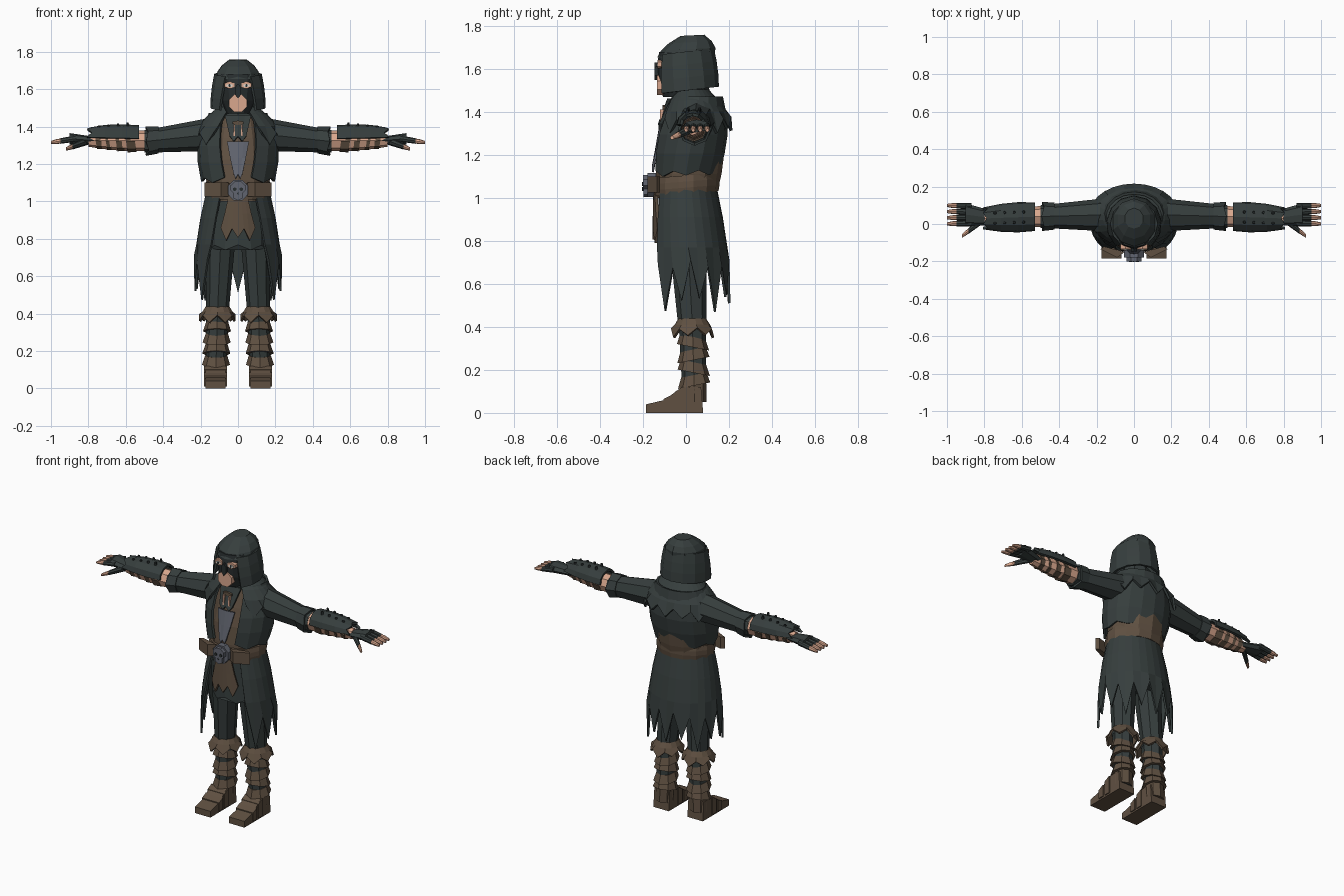
import bpy, bmesh
from math import sin, cos, radians, pi
from mathutils import Vector

cube = bpy.data.objects.get("Cube")
if cube:
    bpy.data.objects.remove(cube)


def material(name, *rgb):
    made = bpy.data.materials.new(name)
    made.use_nodes = True
    made.diffuse_color = (*rgb, 1)
    made.node_tree.nodes["Principled BSDF"].inputs["Base Color"].default_value = (*rgb, 1)
    return made


CLOTH = material("charcoal cloth", .037, .048, .047)
DARK = material("dark mask", .022, .028, .029)
BROWN = material("brown leather", .115, .08, .053)
SKIN = material("skin", .7, .39, .27)
METAL = material("grey metal", .12, .13, .16)
WHITE = material("eye white", .75, .72, .66)

# Joints of the left limbs
SHOULDER, ELBOW = Vector((.13, .05, 1.36)), Vector((.5, .04, 1.32))
WRIST, KNUCKLE = Vector((.8, .03, 1.325)), Vector((.9, .05, 1.335))
HIP, KNEE, ANKLE = Vector((.085, 0, .95)), Vector((.11, .03, .4)), Vector((.12, .04, .05))
LIFT = Vector((0, 0, .02))


def spine(y, z):
    return Vector((0, y, z))


def finish(name, bm, mat, side, thick=0):
    for vert in bm.verts:
        vert.co.x *= side
    bmesh.ops.recalc_face_normals(bm, faces=bm.faces)
    mesh = bpy.data.meshes.new(name)
    bm.to_mesh(mesh)
    bm.free()
    mesh.materials.append(mat)
    part = bpy.data.objects.new(name, mesh)
    bpy.context.collection.objects.link(part)
    if thick:
        shell = part.modifiers.new("thickness", "SOLIDIFY")
        shell.thickness, shell.offset = thick, 0


def tube(name, mat, start, end, r_start, r_end, bulge=0, flat=1, steps=1, sides=8,
         gap=None, hem=0, tilt=0, thick=0, side=1):
    """Elliptical tube between two points. A gap opens its front, a hem tears its end,
    and a negative flat turns the gap to the back."""
    bm = bmesh.new()
    upright = abs(end.z - start.z) > abs(end.x - start.x)
    cols = sides + 1 if gap else sides
    rows = []
    for step in range(steps + 1):
        t = step / steps
        centre = start.lerp(end, t)
        radius = r_start + (r_end - r_start) * t + bulge * sin(pi * t)
        opening = radians(gap[0] + (gap[1] - gap[0]) * t) if gap else 0
        row = []
        for i in range(cols):
            angle = opening + 2 * (pi - opening) * i / sides
            across, out = radius * sin(angle), -radius * flat * cos(angle)
            shift = tilt * out
            if step == steps:
                tooth = min(i, sides - i)
                shift += hem * (-1 if tooth % 2 else .5) * (.75 + .25 * sin(tooth * 2))
            offset = (across, out, shift) if upright else (shift, across, out)
            row.append(bm.verts.new(centre + Vector(offset)))
        rows.append(row)
    for upper, lower in zip(rows, rows[1:]):
        for i in range(sides):
            j = (i + 1) % cols
            bm.faces.new((upper[i], upper[j], lower[j], lower[i]))
    if not thick:
        bm.faces.new(rows[0])
        bm.faces.new(rows[-1])
    finish(name, bm, mat, side, thick)


def prism(name, mat, outline, low, high, axis="y", side=1):
    """Extrude an outline along one axis."""
    bm = bmesh.new()
    ends = []
    for depth in (low, high):
        ring = []
        for point in outline:
            co = list(point)
            co.insert("xyz".index(axis), depth)
            ring.append(bm.verts.new(co))
        bm.faces.new(ring)
        ends.append(ring)
    for i in range(len(outline)):
        bm.faces.new((ends[0][i - 1], ends[0][i], ends[1][i], ends[1][i - 1]))
    finish(name, bm, mat, side)


def disc(x, z, width, height, sides=8):
    angles = [2 * pi * (i + .5) / sides for i in range(sides)]
    return [(x + width * cos(a), z + height * sin(a)) for a in angles]


def pair(make, name, *args, **options):
    for label, side in (("left", 1), ("right", -1)):
        make(f"{label}_{name}", *args, side=side, **options)


# Head: hood, mask, mouth and eyes
tube("hood_crown", CLOTH, spine(.03, 1.757), spine(0, 1.66), .05, .122, bulge=.02, flat=1.1,
     steps=3, sides=10, tilt=.05)
tube("hood_cowl", CLOTH, spine(0, 1.68), spine(0, 1.5), .12, .142, bulge=.005, flat=1.03,
     steps=3, sides=10, gap=(32, 42), tilt=.12, thick=.014)
tube("masked_face", DARK, spine(-.05, 1.47), spine(-.03, 1.68), .06, .1, bulge=.02, flat=.95,
     steps=3, sides=12)
prism("mouth", SKIN, disc(0, 1.525, .052, .05), -.135, -.09)
prism("nose", DARK, disc(0, 1.59, .018, .04, sides=6), -.146, -.1)
pair(prism, "eye_skin", SKIN, disc(.045, 1.622, .03, .02, sides=6), -.133, -.09)
pair(prism, "eye", WHITE, disc(.045, 1.619, .018, .009, sides=6), -.137, -.13)
pair(prism, "pupil", DARK, disc(.045, 1.619, .007, .009, sides=6), -.139, -.13)

# Torso: vest, shirt, open coat and ragged cape
tube("neck_wrap", CLOTH, spine(.03, 1.4), spine(.02, 1.55), .12, .085, flat=.9)
tube("vest", BROWN, spine(0, 1), spine(.05, 1.45), .155, .13, bulge=.03, flat=.9, steps=4, sides=12)
tube("shirt_front", METAL, spine(.03, 1.32), spine(0, 1.14), .17, .172, flat=-.9, steps=2, sides=4,
     gap=(160, 172), hem=.02, thick=.009)
tube("collar_front", CLOTH, spine(.045, 1.46), spine(.03, 1.34), .14, .17, flat=-.9, sides=4,
     gap=(150, 165), hem=.02, thick=.014)
tube("coat_body", CLOTH, spine(.05, 1.47), spine(0, 1.12), .15, .19, bulge=.04, flat=.77, steps=4,
     sides=14, gap=(32, 22), hem=.02, thick=.014)
tube("shoulder_cape", CLOTH, spine(.03, 1.5), spine(.045, 1.35), .1, .235, bulge=.02, flat=.7,
     steps=3, sides=22, gap=(25, 32), hem=.05, thick=.014)
pair(prism, "neck_lace", SKIN, disc(.02, 1.38, .007, .045, sides=4), -.122, -.09)
prism("lace_knot", BROWN, disc(0, 1.42, .035, .012, sides=6), -.11, -.07)

# Belt and skull buckle
tube("belt", BROWN, spine(0, 1.02), spine(0, 1.105), .174, .174, bulge=.006, flat=.87, steps=3,
     sides=14, tilt=.08)
pair(prism, "belt_flap", BROWN, [(.05, -.15), (.09, -.18), (.18, -.135), (.16, -.12)], 1.025, 1.1, axis="z")
prism("buckle_plate", METAL, disc(0, 1.06, .058, .06), -.178, -.14)
prism("skull_dome", METAL, disc(0, 1.072, .042, .037), -.2, -.17)
prism("skull_jaw", METAL, disc(0, 1.03, .028, .026, sides=6), -.197, -.17)
pair(prism, "skull_eye", DARK, disc(.018, 1.065, .011, .01, sides=6), -.204, -.196)
prism("skull_nose", DARK, disc(0, 1.042, .006, .01, sides=3), -.204, -.19)

# Tunic, loin panel and ragged coat skirt
tube("tunic", CLOTH, spine(0, 1.04), spine(0, .76), .15, .158, flat=.84, steps=2, sides=14, hem=.02)
tube("loin_panel", BROWN, spine(0, 1.03), spine(0, .84), .165, .17, flat=-.88, steps=2, sides=6,
     gap=(163, 148), hem=.05, thick=.014)
tube("coat_skirt", CLOTH, spine(0, 1.05), spine(.01, .63), .165, .23, bulge=.01, flat=.83, steps=3,
     sides=22, gap=(33, 44), hem=.16, thick=.012)

# Legs, boot wraps and feet
pair(tube, "thigh", CLOTH, HIP, KNEE, .085, .06, flat=1.1, steps=2)
pair(tube, "shin", CLOTH, KNEE, ANKLE, .06, .052, flat=1.05)
pair(tube, "knee_cuff", BROWN, KNEE.lerp(ANKLE, -.1), KNEE.lerp(ANKLE, .06), .06, .095, steps=2,
     sides=14, hem=.03, thick=.012)
for k in range(4):
    at = .2 + k * .17
    pair(tube, f"boot_wrap_{k + 1}", BROWN, KNEE.lerp(ANKLE, at - .07), KNEE.lerp(ANKLE, at + .07),
         .059, .075, tilt=.2 * (-1) ** (k + 1))
pair(tube, "boot_ankle", BROWN, KNEE.lerp(ANKLE, .75), ANKLE, .058, .056)
pair(prism, "foot", BROWN, [(-.185, 0), (.08, 0), (.07, .12), (-.02, .12), (-.1, .06), (-.185, .04)],
     .066, .175, axis="x")
for k in range(2):
    y, z = -.03 - k * .055, .1 - k * .035
    pair(prism, f"foot_strap_{k + 1}", BROWN,
         [(y - .02, .01), (y + .02, .01), (y + .02, z + .02), (y - .02, z)], .06, .181, axis="x")

# Arms: sleeve, cuff, forearm, wraps and studded bracer
pair(tube, "sleeve", CLOTH, SHOULDER, ELBOW, .09, .06, steps=3)
pair(tube, "sleeve_cuff", CLOTH, SHOULDER.lerp(ELBOW, .8), SHOULDER.lerp(ELBOW, .97), .066, .072,
     hem=.012, thick=.012)
pair(tube, "forearm", SKIN, SHOULDER.lerp(ELBOW, .9), WRIST, .055, .033, bulge=.01, steps=3)
for k in range(4):
    at = .25 + k * .18
    pair(tube, f"arm_wrap_{k + 1}", BROWN, ELBOW.lerp(WRIST, at - .08), ELBOW.lerp(WRIST, at + .08),
         .056 - k * .005, .06 - k * .005, tilt=.15)
pair(tube, "bracer_plate", CLOTH, ELBOW.lerp(WRIST, .1) + LIFT, WRIST + LIFT, .07, .052, bulge=.012,
     flat=.85, steps=3, sides=6, gap=(85, 85), hem=.02, thick=.014)
for k in range(8):
    column, row = divmod(k, 2)
    base = ELBOW.lerp(WRIST, .3 + column * .17) + Vector((0, row * .054 - .027, .06))
    pair(tube, f"bracer_stud_{k + 1}", DARK, base, base + LIFT * (2 - column * .3), .012, .006, sides=6)

# Gloves with bare fingertips
pair(tube, "glove", CLOTH, ELBOW.lerp(WRIST, .85), KNUCKLE, .038, .06, flat=.5, steps=2)
for k in range(4):
    spread = k * .03 - .045
    base = KNUCKLE + Vector((-.03, spread, 0))
    tip = KNUCKLE + Vector((.1, spread * 1.1, -.02))
    pair(tube, f"glove_finger_{k + 1}", CLOTH, base, base.lerp(tip, .6), .017, .015)
    pair(tube, f"fingertip_{k + 1}", SKIN, base.lerp(tip, .5), tip, .013, .008, bulge=.003, steps=2)
thumb_tip = Vector((.92, -.065, 1.28))
pair(tube, "glove_thumb", CLOTH, WRIST, WRIST.lerp(thumb_tip, .7), .022, .016)
pair(tube, "thumb_tip", SKIN, WRIST.lerp(thumb_tip, .6), thumb_tip, .014, .009, bulge=.002, steps=2)
